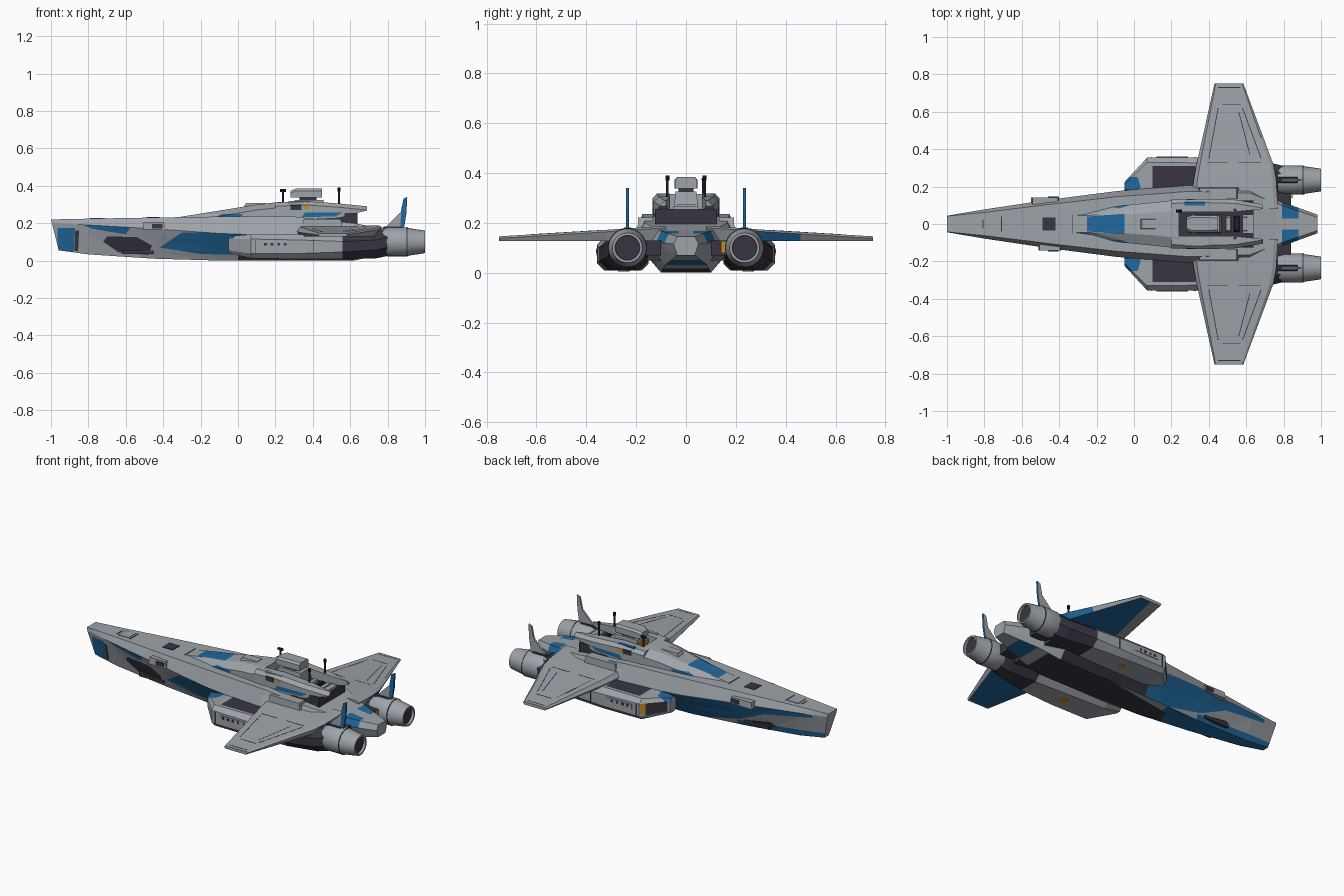
import bpy, bmesh, math
from mathutils import Vector

if "Cube" in bpy.data.objects:
    bpy.data.objects.remove(bpy.data.objects["Cube"])


def material(name, rgb):
    m = bpy.data.materials.new(name)
    m.use_nodes = True
    m.diffuse_color = (*rgb, 1)
    m.node_tree.nodes["Principled BSDF"].inputs["Base Color"].default_value = (*rgb, 1)
    return m


GREY = material("hull grey", (.34, .37, .4))
BLUE = material("camouflage blue", (.015, .14, .34))
DARK = material("dark violet grey", (.04, .036, .052))
BLACK = material("machinery black", (.015, .015, .02))
YELLOW = material("warning yellow", (.6, .27, .02))


def finish(name, bm, mat):
    bmesh.ops.recalc_face_normals(bm, faces=bm.faces)
    me = bpy.data.meshes.new(name)
    bm.to_mesh(me)
    bm.free()
    me.materials.append(mat)
    ob = bpy.data.objects.new(name, me)
    bpy.context.collection.objects.link(ob)
    return ob


def loft(name, rings, mat):
    """Skin a list of closed rings of 3D points."""
    bm = bmesh.new()
    rows = [[bm.verts.new(p) for p in r] for r in rings]
    n = len(rows[0])
    for a, b in zip(rows, rows[1:]):
        for i in range(n):
            j = (i + 1) % n
            bm.faces.new((a[i], a[j], b[j], b[i]))
    bm.faces.new(rows[0])
    bm.faces.new(rows[-1])
    return finish(name, bm, mat)


def box(name, x, y, z, mat, taper=1.0):
    """Box from ranges, with an optionally narrower top."""
    cx, cy = sum(x) / 2, sum(y) / 2
    rings = []
    for h, t in ((z[0], 1), (z[1], taper)):
        rings.append([(cx + (a - cx) * t, cy + (b - cy) * t, h) for a, b in
                      ((x[0], y[0]), (x[1], y[0]), (x[1], y[1]), (x[0], y[1]))])
    return loft(name, rings, mat)


def rod(name, p, q, r, mat, sides=8):
    p, q = Vector(p), Vector(q)
    u = (q - p).normalized()
    v = u.orthogonal().normalized()
    w = u.cross(v)
    ang = [2 * math.pi * i / sides for i in range(sides)]
    return loft(name, [[c + (v * math.cos(a) + w * math.sin(a)) * r for a in ang] for c in (p, q)], mat)


def paint(ob, mat, poly, axis=1, test=lambda c, n: True):
    """Cut a convex counter-clockwise region (xz if axis is 1, xy if 2) and colour it."""
    bm = bmesh.new()
    bm.from_mesh(ob.data)
    planes = []
    for (a, b), (c, d) in zip(poly, poly[1:] + poly[:1]):
        nx, nb = b - d, c - a
        planes.append((Vector((a, 0, b)) if axis == 1 else Vector((a, b, 0)),
                       Vector((nx, 0, nb)) if axis == 1 else Vector((nx, nb, 0))))
    for co, no in planes:
        bmesh.ops.bisect_plane(bm, geom=bm.verts[:] + bm.edges[:] + bm.faces[:], plane_co=co, plane_no=no)
    if mat.name not in ob.data.materials:
        ob.data.materials.append(mat)
    index = ob.data.materials.find(mat.name)
    bm.normal_update()
    for f in bm.faces:
        c = f.calc_center_median()
        if all((c - co).dot(no) > 0 for co, no in planes) and test(c, f.normal):
            f.material_index = index
    bm.to_mesh(ob.data)
    bm.free()


def span(x0, x1, low=-1, high=1):
    return [(x0, low), (x1, low), (x1, high), (x0, high)]


# Main hull: x, keel width and height, chine width and height, deck width and height
stations = [(-1, .02, .055, .045, .2, .042, .22), (-.8, .035, .033, .078, .19, .062, .224),
            (-.45, .06, .01, .13, .17, .105, .23), (-.1, .09, 0, .175, .145, .145, .235),
            (.3, .1, 0, .21, .13, .175, .235), (.62, .1, 0, .205, .13, .165, .2),
            (.76, .085, .03, .13, .125, .11, .172), (.98, .035, .07, .05, .115, .035, .145)]
rings = []
for k, (x, kw, kz, cw, cz, dw, dz) in enumerate(stations):
    half = [(kw, kz), (cw, cz), (dw, dz)]
    rake = .25 if k == 0 else 0
    rings.append([(x + rake * (dz - z), y, z) for y, z in half + [(-y, z) for y, z in reversed(half)]])
hull = loft("hull", rings, GREY)

# Camouflage on the sloping lower sides, different left and right, and on the keel
side = lambda c, n: -.85 < n.z < .1 and n.x > -.8
near = lambda c, n: side(c, n) and c.y < 0
far = lambda c, n: side(c, n) and c.y > 0
keel = lambda c, n: n.z < -.85
paint(hull, DARK, span(0, .62), 2, side)
paint(hull, DARK, [(-.72, .1), (-.64, .045), (-.48, .03), (-.46, .08), (-.54, .125), (-.7, .13)], test=near)
paint(hull, BLUE, [(-.965, .04), (-.88, .03), (-.87, .175), (-.965, .175)], test=near)
paint(hull, DARK, [(-.875, .05), (-.855, .05), (-.85, .16), (-.87, .16)], test=near)
paint(hull, BLUE, [(-.78, .17), (-.6, .14), (-.56, .2), (-.85, .2)], test=near)
paint(hull, BLUE, [(-.42, .07), (-.2, .035), (.05, .03), (.05, .15), (-.3, .15)], test=near)
paint(hull, BLUE, [(-.9, .175), (-.6, .13), (-.52, .2), (-.9, .21)], test=far)
paint(hull, BLUE, [(-.62, .14), (-.42, .05), (-.12, -.01), (0, -.01), (0, .15), (-.28, .16), (-.55, .19)], test=far)
paint(hull, BLUE, [(-.97, .03), (-.4, 0), (-.4, .04), (-.97, .085)], test=far)
paint(hull, DARK, [(-.66, .05), (-.52, .03), (-.5, .06), (-.62, .08)], test=far)
paint(hull, BLUE, span(-.95, -.18), 2, keel)
paint(hull, DARK, [(-.45, -.2), (.7, -.2), (.7, .2), (-.16, .2), (-.22, .02), (-.45, -.02)], 2, keel)
for y0, y1 in ((-.12, -.03), (.03, .12)):
    paint(hull, BLUE, span(.79, .88, y0, y1), 2, lambda c, n: n.z > .3)
paint(hull, BLUE, span(.77, .88, -.12, .12), 2, lambda c, n: n.z < -.7)

# Raised dorsal spine leading to the bridge: x, base width, roof width, roof height
spine = loft("dorsal_spine", [[(x, b, .2), (x, b, z - .03), (x, t, z), (x, -t, z), (x, -b, z - .03), (x, -b, .2)]
             for x, b, t, z in ((-.32, .06, .045, .232), (-.05, .1, .05, .275),
                                (.1, .115, .06, .3), (.24, .13, .075, .315))], GREY)
paint(spine, BLUE, [(-.25, -.04), (-.05, -.055), (-.05, .055), (-.25, .04)], 2, lambda c, n: n.z > .8)
paint(spine, BLUE, [(-.2, .2), (-.02, .2), (.03, .25), (-.08, .25)], test=lambda c, n: abs(n.y) > .3)
box("spine_hatch", (.03, .16), (-.03, .03), (.28, .308), GREY, .8)

# Bridge well with machinery, and the bridge cabin above it
box("bridge_well", (.23, .64), (-.125, .125), (.17, .255), DARK)
box("bridge_base", (.29, .47), (-.05, .05), (.24, .325), GREY, .85)
box("bridge_window", (.285, .295), (-.04, .04), (.285, .31), YELLOW)
box("bridge_neck", (.33, .42), (-.03, .03), (.32, .345), DARK)
cabin = loft("bridge_cabin", [[(x, w, .338), (x, w, z - .012), (x, w - .012, z), (x, -w + .012, z),
             (x, -w, z - .012), (x, -w, .338)] for x, w, z in ((.28, .035, .372), (.31, .047, .385), (.45, .045, .385))], GREY)
for k in range(3):
    box("well_machine", (.49 + .045 * k, .52 + .045 * k), (-.045, .045), (.25, .275), BLACK if k % 2 else GREY, .8)
box("well_rear_deck", (.58, .64), (-.05, .05), (.25, .268), GREY)

# Hatch, vent and fine seams on the foredeck
box("bow_hatch", (-.79, -.72), (-.035, .035), (.222, .228), GREY)
box("deck_vent", (-.49, -.42), (-.035, .035), (.225, .233), DARK)
for x, w in ((-.81, .025), (-.71, .04), (-.33, .05)):
    box("deck_seam", (x, x + .005), (-w, w), (.222, .2395 + .0171 * x), DARK)

# Single forward aerial with a crossbar
rod("aerial_mast", (.24, .07, .29), (.24, .07, .38), .006, DARK)
rod("aerial_crossbar", (.224, .07, .375), (.256, .07, .375), .008, BLACK)

for s in (1, -1):
    # Rails flanking the bridge well, ending in swept tips
    rail = loft("bridge_rail", [[(x, s * a, z0), (x, s * b, z0), (x, s * b, z1 - .02), (x, s * (b - .02), z1), (x, s * a, z1)]
                for x, a, b, z0, z1 in ((.2, .065, .13, .21, .31), (.36, .065, .135, .22, .318),
                                        (.54, .065, .13, .23, .305), (.69, .08, .105, .268, .29))], GREY)
    outside = lambda c, n: n.y * s > .5
    paint(rail, BLUE, [(.34, .232), (.52, .236), (.56, .258), (.36, .258)], test=outside)
    paint(rail, DARK, span(.28, .34, .27, .3), test=outside)
    paint(rail, YELLOW, span(.35, .38, .275, .298), test=outside)
    box("rail_panel", (.27, .38), (s * .1, s * .118), (.3, .318), BLUE if s > 0 else GREY)
    rod("aft_aerial", (.54, s * .075, .29), (.54, s * .075, .39), .005, DARK)
    rod("aft_aerial_tip", (.54, s * .075, .37), (.54, s * .075, .39), .008, BLACK)

    # Sensor fairing and vent on the bow flank
    box("flank_fairing", (-.55, -.4) if s > 0 else (-.51, -.39), (s * .09, s * .143), (.165, .205), GREY, .9)
    box("flank_vent", (-.46, -.405), (s * .1, s * .146), (.172, .196), DARK)
    box("belly_strake", (-.62, -.45), (s * .06, s * .08), (.035, .055), DARK)

    # Wing: span position, leading and trailing edge, upper and lower height
    ring = []
    for y, a, b, top, bot in ((.08, .3, .77, .188, .13), (.24, .32, .76, .178, .128),
                              (.32, .335, .745, .172, .128), (.75, .43, .585, .146, .128)):
        mid, i = (top + bot) / 2, .045 * (b - a)
        ring.append([(a, s * y, mid), (a + i, s * y, top), (b - i, s * y, top),
                     (b, s * y, top - .008), (b - i, s * y, bot), (a + i, s * y, bot)])
    wing = loft("wing", ring, GREY)
    under = lambda c, n: n.z < -.9
    if s > 0:
        paint(wing, BLUE, [(.36, .1), (.9, .1), (.9, .8), (.52, .8)], 2, under)
        paint(wing, BLUE, span(.5, .85, .23, .46), 2, lambda c, n: n.x > .2 and n.z < .1)
    else:
        paint(wing, BLUE, [(.43, -.74), (.9, -.74), (.9, -.1), (.42, -.1), (.38, -.4)], 2, under)

    # Fine seams across the wing top
    for x0, y0, x1, y1 in ((.39, .33, .5, .33), (.56, .33, .68, .33), (.4, .35, .45, .62), (.68, .35, .58, .62),
                           (.47, .64, .57, .64), (.62, .37, .56, .6), (.45, .73, .57, .73)):
        rod("wing_seam", (x0, s * y0, .1705 - .0605 * (y0 - .32)), (x1, s * y1, .1705 - .0605 * (y1 - .32)),
            .003, DARK, 4)
    # Shoulder beside the superstructure
    box("shoulder_plate", (.34, .56), (s * .13, s * .195), (.17, .222), GREY, .9)

    # Engine nacelle: x, inner and outer side, lower and upper height, chamfer
    ring = []
    for x, a, b, lo, hi, c in ((-.05, .17, .225, .04, .13, .015), (.07, .15, .355, .012, .14, .025),
                               (.33, .15, .357, .008, .14, .03), (.56, .15, .35, .008, .14, .038),
                               (.74, .155, .325, .012, .155, .045), (.8, .16, .31, .025, .17, .045)):
        ring.append([(x, s * y, z) for y, z in ((a + c, lo), (b - c, lo), (b, lo + c), (b, hi - c),
                                                (b - c, hi), (a + c, hi), (a, hi - c), (a, lo + c))])
    nacelle = loft("nacelle", ring, GREY)
    paint(nacelle, DARK, span(.56, .82))
    paint(nacelle, DARK, [(.1, s * .18), (.33, s * .18), (.33, s * .31), (.1, s * .31)][::s], 2, lambda c, n: n.z > .6)
    paint(nacelle, BLUE, [(-.06, s * .1), (.0, s * .1), (.035, s * .2), (.02, s * .25), (-.06, s * .25)][::s], 2,
          lambda c, n: n.z > .5)
    if s > 0:
        front = lambda c, n: n.x < -.3 and n.y > .2 and abs(n.z) < .4
        paint(nacelle, DARK, span(-.04, .045, .04, .125), test=front)
        paint(nacelle, YELLOW, span(.045, .068, .05, .115), test=front)
        box("warning_plate", (.84, .848), (.14, .165), (.08, .128), YELLOW)
    box("nacelle_vent", (.12, .29), (s * .345, s * .36), (.07, .1), GREY)
    for k in range(4):
        box("vent_slot", (.14 + .035 * k, .155 + .035 * k), (s * .35, s * .3615), (.08, .094), DARK)
    for x in (.09, .4):
        box("nacelle_seam", (x, x + .004), (s * .35, s * .358), (.04, .11), DARK)
    rod("nacelle_mark", (.3, s * .25, .005), (.3, s * .25, .012), .024, YELLOW, 12)
    box("nacelle_strut", (.1, .74), (s * .08, s * .19), (.05, .13), DARK)

    # Turned exhaust nozzle with a dark throat
    def turned(name, profile, mat):
        ob = loft(name, [[(x, s * .235 + r * math.cos(i * math.pi / 12), .1 + r * math.sin(i * math.pi / 12))
                          for i in range(24)] for x, r in profile], mat)
        bpy.ops.object.select_all(action='DESELECT')
        ob.select_set(True)
        bpy.context.view_layer.objects.active = ob
        bpy.ops.object.shade_smooth_by_angle(angle=math.radians(30))
    turned("exhaust_nozzle", ((.77, .07), (.8, .078), (.9, .078), (.915, .073), (.99, .062), (1, .06), (1, .05), (.94, .045)), GREY)
    turned("exhaust_throat", ((.93, .048), (.985, .049)), DARK)
    turned("nozzle_ring", ((.9, .079), (.905, .079)), DARK)

    # Swept tail fin, its trailing panel blue on one flank
    outline = ((.77, .16), (.87, .26), (.885, .33), (.905, .34), (.9, .25), (.885, .16))
    fin = loft("tail_fin", [[(x, s * (.235 + t), z) for x, z in outline] for t in (-.006, .006)], GREY)
    paint(fin, BLUE, [(.865, .15), (.92, .15), (.92, .35), (.88, .35)], test=lambda c, n: n.y < .5 and n.x > -.3)
    box("fin_base", (.76, .89), (s * .215, s * .255), (.15, .182), DARK, .7)
    box("tail_bracket", (.74, .84), (s * .1, s * .19), (.07, .13), DARK)
